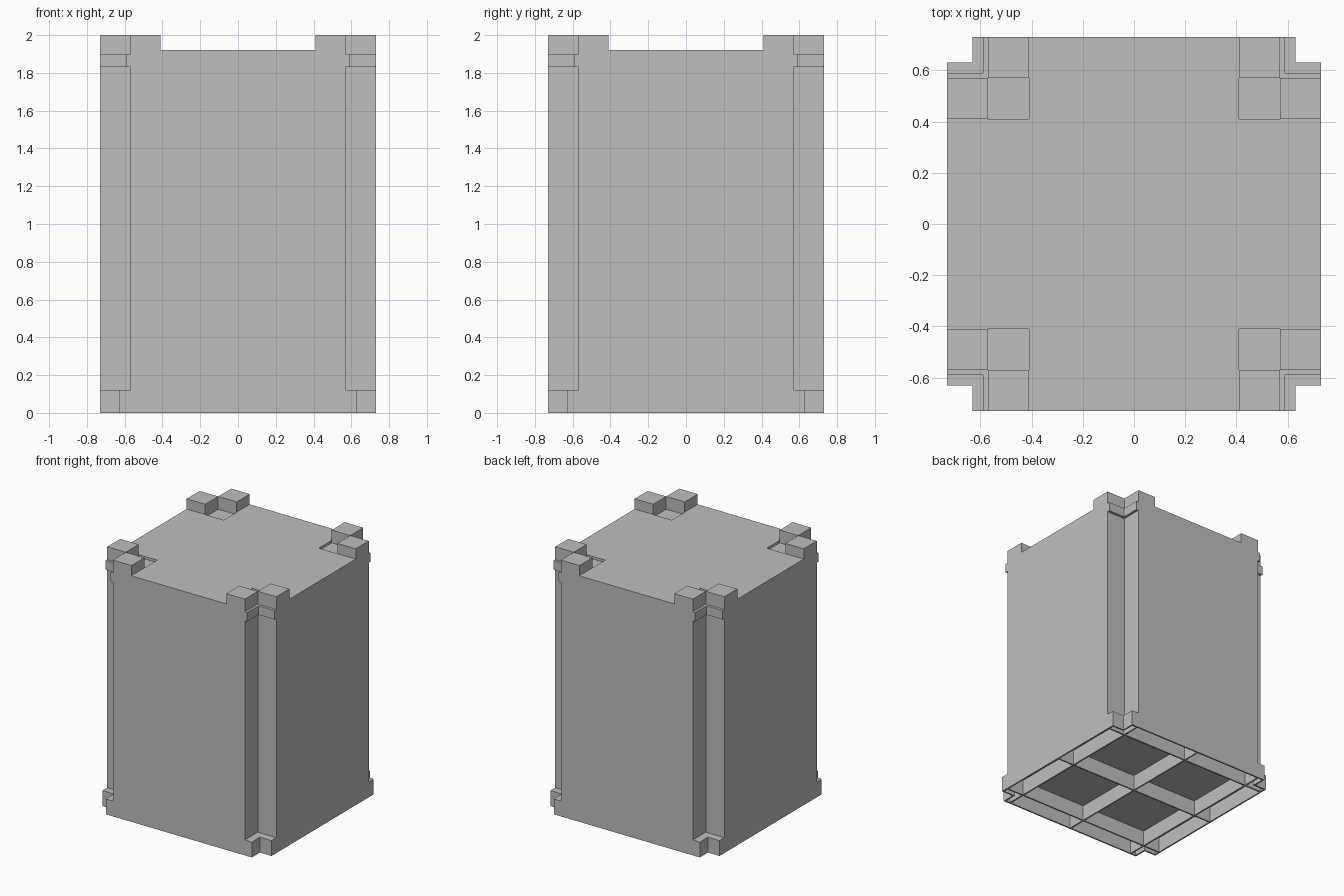
import bpy, bmesh

if "Cube" in bpy.data.objects:
    bpy.data.objects.remove(bpy.data.objects["Cube"])

H = 0.73       # half width of the body
N = 0.57       # where the corner notches begin
T = 0.012      # thin wall thickness
FLOOR = 0.12   # underside depth
SHELF = 1.90   # level the corner blocks stand on

grey = bpy.data.materials.new("light_grey")
grey.diffuse_color = (0.52, 0.52, 0.52, 1)
grey.use_nodes = True
grey.node_tree.nodes["Principled BSDF"].inputs["Base Color"].default_value = grey.diffuse_color


def finish(name, bm):
    bmesh.ops.recalc_face_normals(bm, faces=bm.faces)
    mesh = bpy.data.meshes.new(name)
    bm.to_mesh(mesh)
    bm.free()
    mesh.materials.append(grey)
    obj = bpy.data.objects.new(name, mesh)
    bpy.context.collection.objects.link(obj)
    return obj


def box(bm, lo, hi):
    verts = bmesh.ops.create_cube(bm, size=1)["verts"]
    for v in verts:
        for i in range(3):
            v.co[i] = lo[i] if v.co[i] < 0 else hi[i]


def notched_ring(bm, h, n, z):
    """Square outline of half width h with its corners cut back to n."""
    pts = []
    cx, cy = 1, 0
    for _ in range(4):
        # one side's two ends, then the inner corner of the notch
        for a, b in ((h, -n), (h, n), (n, n)):
            pts.append((a * cx - b * cy, a * cy + b * cx, z))
        cx, cy = -cy, cx
    return [bm.verts.new(p) for p in pts]


# Body: notched outlines lofted from the underside ceiling, round the skirt, to the top
bm = bmesh.new()
sections = [
    (H - T, 0.63 - T, FLOOR), (H - T, 0.63 - T, 0),    # inside of skirt
    (H, 0.63, 0), (H, 0.63, FLOOR),                    # outside of skirt
    (H, N, FLOOR), (H, N, 1.83),                       # long corner grooves
    (H, 0.59, 1.83), (H, 0.59, SHELF),                 # collar lips
    (H, 0.41, SHELF), (H, 0.41, 1.92),                 # raised top panel
]
rings = [notched_ring(bm, *s) for s in sections]
for a, b in zip(rings, rings[1:]):
    for i in range(12):
        j = (i + 1) % 12
        face = bm.faces.new((a[i], a[j], b[j], b[i]))
        if face.calc_area() < 1e-6:
            bm.faces.remove(face)
bm.faces.new(rings[0])
bm.faces.new(rings[-1])
finish("body", bm)

# Underside ribs: a centre cross and a ring of thin walls
bm = bmesh.new()
for c in (-N - T / 2, 0, N + T / 2):
    box(bm, (c - T / 2, -H + T, 0), (c + T / 2, H - T, FLOOR))
    box(bm, (-H + T, c - T / 2, 0), (H - T, c + T / 2, FLOOR))
finish("underside_ribs", bm)

# Corner blocks: a pair meeting edge to edge at every top corner
bm = bmesh.new()
for sx in (-1, 1):
    for sy in (-1, 1):
        for (x0, x1), (y0, y1) in (((0.41, N), (N, H)), ((N, H), (0.41, N))):
            xs, ys = sorted((sx * x0, sx * x1)), sorted((sy * y0, sy * y1))
            box(bm, (xs[0], ys[0], SHELF), (xs[1], ys[1], 2.0))
finish("corner_blocks", bm)
